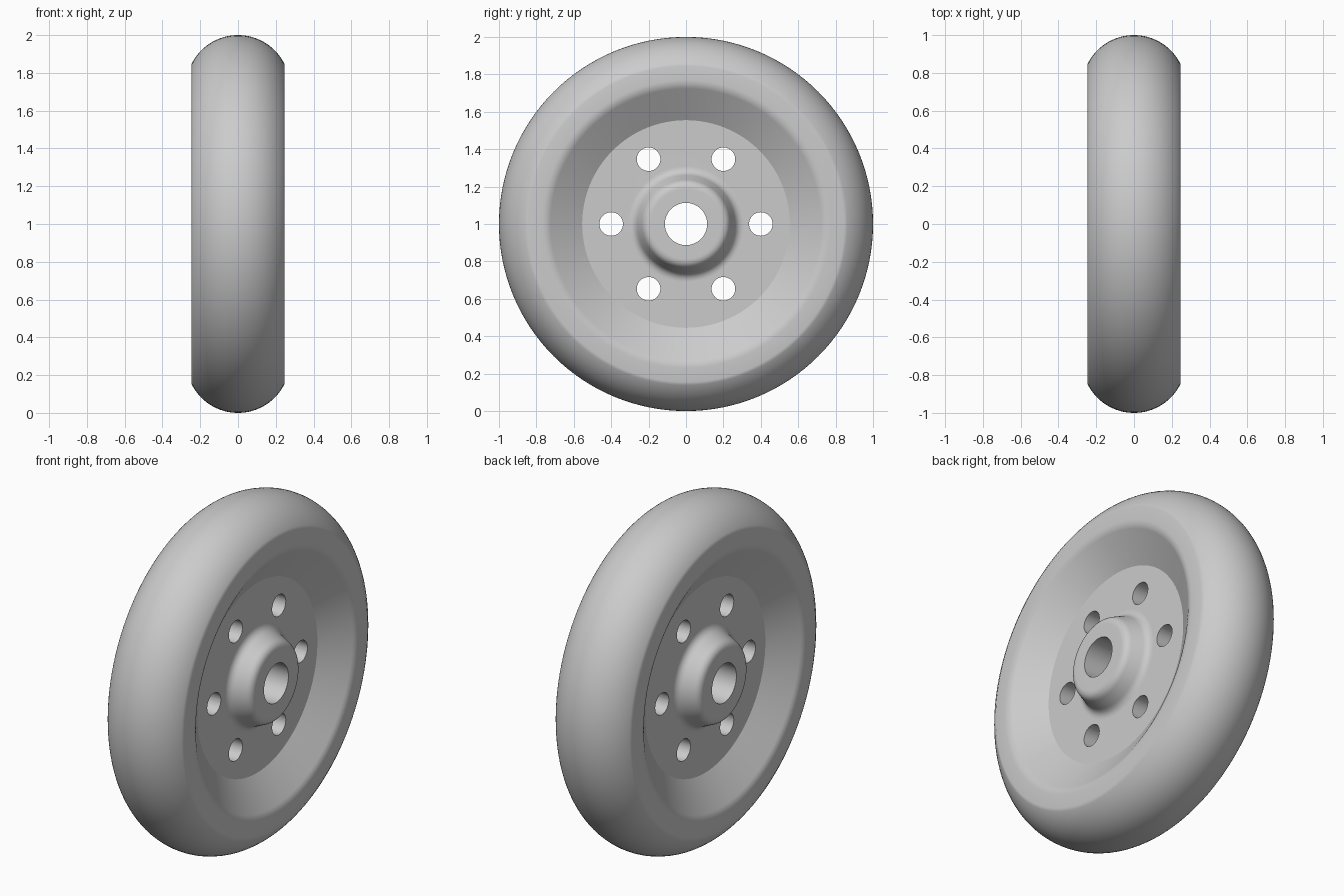
import bpy, bmesh, math
from mathutils import Matrix, Vector

cube = bpy.data.objects.get("Cube")
if cube:
    bpy.data.objects.remove(cube)

SEGMENTS = 128
HALF_WIDTH = 0.247
WEB = 0.125          # half thickness of the recessed disc
CENTRE = Vector((0, 0, 1))

grey = bpy.data.materials.new("plain grey")
grey.use_nodes = True
colour = (0.6, 0.6, 0.6, 1)
grey.diffuse_color = colour
grey.node_tree.nodes["Principled BSDF"].inputs["Base Color"].default_value = colour


def rounded(before, corner, after, size, steps=6):
    """Points that round a profile corner, reaching size along each side."""
    b, c, a = Vector(before), Vector(corner), Vector(after)
    start = c + (b - c).normalized() * size
    end = c + (a - c).normalized() * size
    return [tuple(start.lerp(c, t).lerp(c.lerp(end, t), t))
            for t in (i / steps for i in range(steps + 1))]


def add_object(name, bm):
    bmesh.ops.recalc_face_normals(bm, faces=bm.faces)
    mesh = bpy.data.meshes.new(name)
    bm.to_mesh(mesh)
    bm.free()
    mesh.materials.append(grey)
    obj = bpy.data.objects.new(name, mesh)
    bpy.context.collection.objects.link(obj)
    return obj


# Half profile as (x, radius): bore, hub, disc, dished rim, side face
bore, hub_top, hub_foot = (HALF_WIDTH, 0.113), (HALF_WIDTH, 0.222), (WEB, 0.275)
dish_foot, dish_top, shoulder = (WEB, 0.555), (HALF_WIDTH, 0.745), (HALF_WIDTH, 0.845)
half = [bore]
half += rounded(bore, hub_top, hub_foot, 0.035)
half += rounded(hub_top, hub_foot, dish_foot, 0.035)
half += [dish_foot]
half += rounded(dish_foot, dish_top, shoulder, 0.025)

# Round tread through both shoulders and the crown
sag = 1 - shoulder[1]
tread_radius = (HALF_WIDTH ** 2 + sag ** 2) / (2 * sag)
sweep = math.asin(HALF_WIDTH / tread_radius)
tread = []
for i in range(33):
    a = sweep * (1 - i / 16)
    tread.append((tread_radius * math.sin(a), 1 - tread_radius + tread_radius * math.cos(a)))
profile = half + tread + [(-x, r) for x, r in reversed(half)]

# Wheel turned around the axle
bm = bmesh.new()
ring = [bm.verts.new((x, 0, 1 + r)) for x, r in profile]
edges = [bm.edges.new((p, q)) for p, q in zip(ring, ring[1:] + ring[:1])]
bmesh.ops.spin(bm, geom=ring + edges, cent=CENTRE, axis=(1, 0, 0),
               angle=math.tau, steps=SEGMENTS, use_merge=True)
bmesh.ops.remove_doubles(bm, verts=bm.verts, dist=0.0001)
wheel = add_object("wheel", bm)

# Six bolt holes through the disc
bm = bmesh.new()
for i in range(6):
    a = math.tau * i / 6
    spot = CENTRE + 0.4 * Vector((0, math.cos(a), math.sin(a)))
    bmesh.ops.create_cone(bm, cap_ends=True, segments=40, radius1=0.063, radius2=0.063, depth=0.8,
                          matrix=Matrix.Translation(spot) @ Matrix.Rotation(math.pi / 2, 4, 'Y'))
cutter = add_object("bolt_hole_cutter", bm)
cutter.hide_render = True

cut = wheel.modifiers.new("bolt holes", 'BOOLEAN')
cut.operation = 'DIFFERENCE'
cut.solver = 'EXACT'
cut.object = cutter
bpy.ops.object.select_all(action='DESELECT')
bpy.context.view_layer.objects.active = wheel
wheel.select_set(True)
bpy.ops.object.modifier_apply(modifier=cut.name)
bpy.data.objects.remove(cutter)

# Smooth curves with crisp edges
bpy.ops.object.shade_smooth_by_angle(angle=math.radians(30))
weighted = wheel.modifiers.new("even shading", 'WEIGHTED_NORMAL')
weighted.keep_sharp = True
